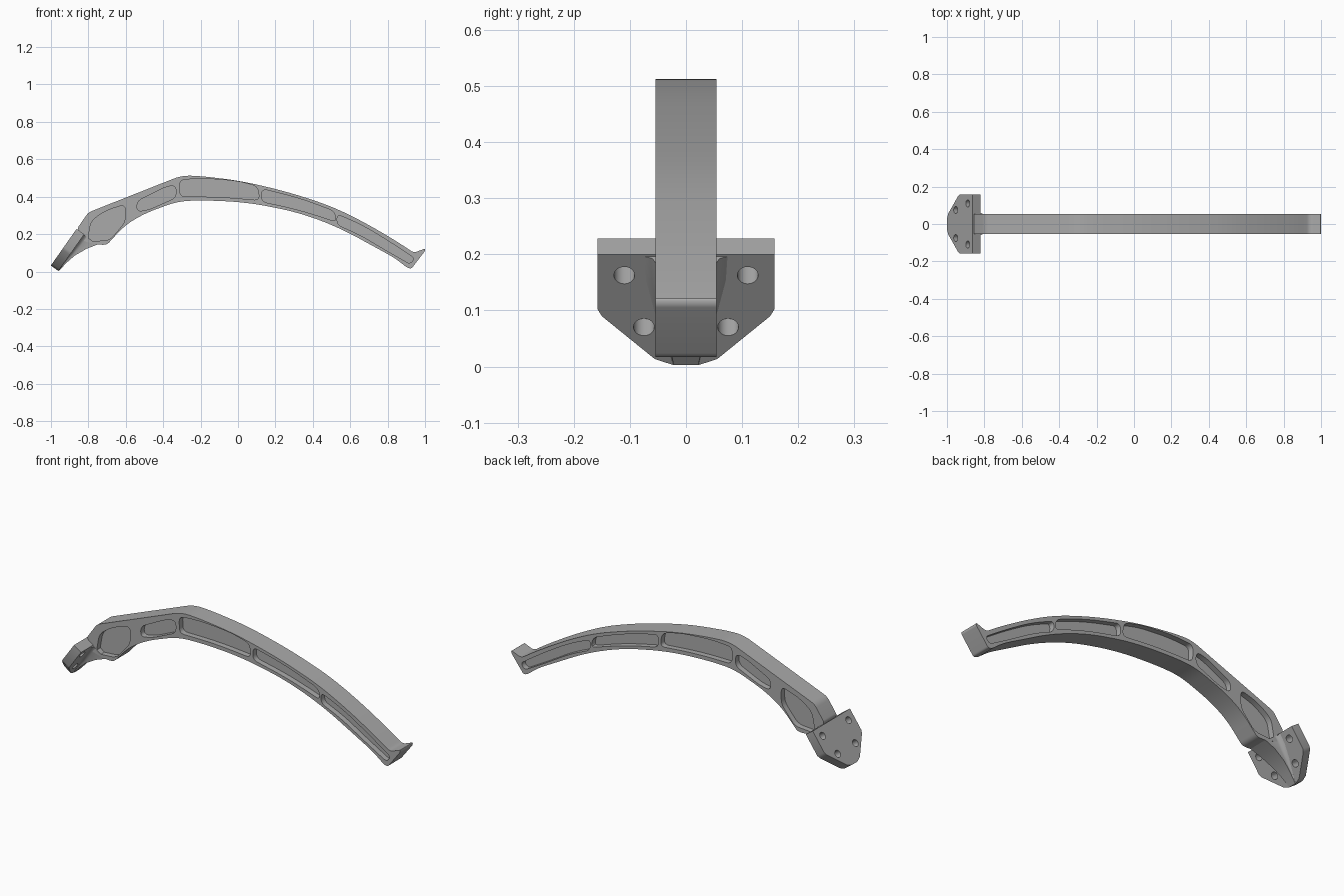
import bpy, bmesh
from mathutils import Vector

cube = bpy.data.objects.get("Cube")
if cube:
    bpy.data.objects.remove(cube)

HALF = 0.054      # half width of the arm
WEB = 0.024       # half thickness of the web between pockets

metal = bpy.data.materials.new("grey metal")
metal.use_nodes = True
grey = (0.4, 0.4, 0.4, 1)
metal.diffuse_color = grey
metal.node_tree.nodes["Principled BSDF"].inputs["Base Color"].default_value = grey

# Frame of the tilted mounting plate: along it, and out of its inner face
FOOT = Vector((-0.96, 0, 0.003))
ALONG = Vector((0.575, 0, 0.818))
OUT = Vector((0.818, 0, -0.575))


def on_plate(s, h, y):
    return FOOT + ALONG * s + OUT * h + Vector((0, y, 0))


def rounded(points, radius):
    """Round corners by radius, and blend gentle bends fully into curves."""
    pts = [Vector(p) for p in points]
    result = []
    for i, p in enumerate(pts):
        a, b = pts[i - 1] - p, pts[(i + 1) % len(pts)] - p
        cut = min(a.length, b.length) / 2
        if (-a).angle(b) > 0.45:
            cut = min(cut, radius)
        p0, p1 = p + a.normalized() * cut, p + b.normalized() * cut
        for k in range(7):
            t = k / 6
            q = p0 * (1 - t) ** 2 + p * 2 * t * (1 - t) + p1 * t * t
            if not result or (q - result[-1]).length > 0.0005:
                result.append(q)
    return result


def loft(bm, rings):
    """Skin closed rings of points and cap both ends."""
    rows = [[bm.verts.new(p) for p in ring] for ring in rings]
    for low, high in zip(rows, rows[1:]):
        for i in range(len(low)):
            j = (i + 1) % len(low)
            bm.faces.new((low[i], low[j], high[j], high[i]))
    bm.faces.new(rows[0][::-1])
    bm.faces.new(rows[-1])


def prism(bm, outline, y0, y1):
    loft(bm, [[(p.x, y, p.y) for p in outline] for y in (y0, y1)])


def make(name, bm):
    bmesh.ops.recalc_face_normals(bm, faces=bm.faces)
    mesh = bpy.data.meshes.new(name)
    bm.to_mesh(mesh)
    bm.free()
    mesh.materials.append(metal)
    obj = bpy.data.objects.new(name, mesh)
    bpy.context.collection.objects.link(obj)
    return obj


def cut_with(obj, cutter):
    cutter.hide_render = True
    mod = obj.modifiers.new("cut", "BOOLEAN")
    mod.operation, mod.solver, mod.object = "DIFFERENCE", "EXACT", cutter
    graph = bpy.context.evaluated_depsgraph_get()
    mesh = bpy.data.meshes.new_from_object(obj.evaluated_get(graph))
    obj.modifiers.clear()
    obj.data = mesh
    bpy.data.objects.remove(cutter)


def smooth(obj, angle=0.5):
    bpy.ops.object.select_all(action="DESELECT")
    obj.select_set(True)
    bpy.context.view_layer.objects.active = obj
    bpy.ops.object.shade_smooth_by_angle(angle=angle)


# Curved arm: top edge, hooked tip, then the underside back to the plate
arm_outline = [
    (-.86, .23), (-.8, .316), (-.3, .514), (-.2, .51), (.01, .486),
    (.275, .424), (.516, .343), (.703, .248), (.864, .151), (.94, .1),
    (1, .123), (1, .11), (.927, .015), (.905, .02), (.837, .073),
    (.543, .234), (.33, .314), (.115, .358), (-.02, .374), (-.2, .381),
    (-.324, .375), (-.5, .31), (-.607, .246), (-.7, .143), (-.75, .143),
    (-.83, .163), (-.84, .205)]
bm = bmesh.new()
prism(bm, rounded(arm_outline, 0.02), -HALF, HALF)
arm = make("curved_arm", bm)

# Lightening pockets on both sides of the arm
pockets = [
    [(-.805, .16), (-.785, .27), (-.71, .325), (-.603, .358),
     (-.603, .265), (-.685, .168)],
    [(-.54, .32), (-.54, .375), (-.393, .45), (-.333, .463),
     (-.33, .396), (-.473, .332)],
    [(-.312, .49), (-.18, .498), (0, .483), (.105, .455),
     (.115, .381), (-.1, .4), (-.31, .4)],
    [(.127, .442), (.33, .392), (.515, .322), (.527, .265),
     (.33, .33), (.125, .374)],
    [(.53, .306), (.66, .25), (.81, .16), (.944, .07), (.92, .04),
     (.783, .118), (.65, .198), (.53, .25)]]
bm = bmesh.new()
for corners in pockets:
    shape = rounded(corners, 0.03)
    for side in (-1, 1):
        prism(bm, shape, side * WEB, side * HALF * 1.5)
cut_with(arm, make("pocket_cutter", bm))
smooth(arm)

# Mounting plate with clipped lower corners
half_plate = [(.158, .24), (.158, .122), (.15, .106), (.056, .013), (.024, 0)]
plate_shape = half_plate + [(-y, s) for y, s in reversed(half_plate)]
bm = bmesh.new()
loft(bm, [[on_plate(s, h, y) for y, s in plate_shape] for h in (-.05, 0)])
plate = make("mounting_plate", bm)

# Four bolt holes square to the plate
bm = bmesh.new()
turn = OUT.to_track_quat("Z", "Y").to_matrix().to_4x4()
for y, s in ((.11, .195), (.075, .082)):
    for side in (-1, 1):
        spot = turn.copy()
        spot.translation = on_plate(s, -.025, y * side)
        bmesh.ops.create_cone(bm, cap_ends=True, segments=32, radius1=.0185,
                              radius2=.0185, depth=.12, matrix=spot)
cut_with(plate, make("hole_cutter", bm))
smooth(plate)

# Tapered gusset under the arm, flaring where it meets the plate
rings = []
for s, depth, width in ((.002, .002, .022), (.06, .01, .032), (.117, .024, .042),
                        (.184, .055, .051), (.236, .09, HALF)):
    flare = min(.02, depth * .6)
    half = [(-.004, width + flare), (0, width + flare),
            (flare * .3, width + flare * .3), (flare, width), (depth, width)]
    rings.append([on_plate(s, h, y) for h, y in half]
                 + [on_plate(s, h, -y) for h, y in reversed(half)])
bm = bmesh.new()
loft(bm, rings)
smooth(make("gusset", bm), 0.9)
